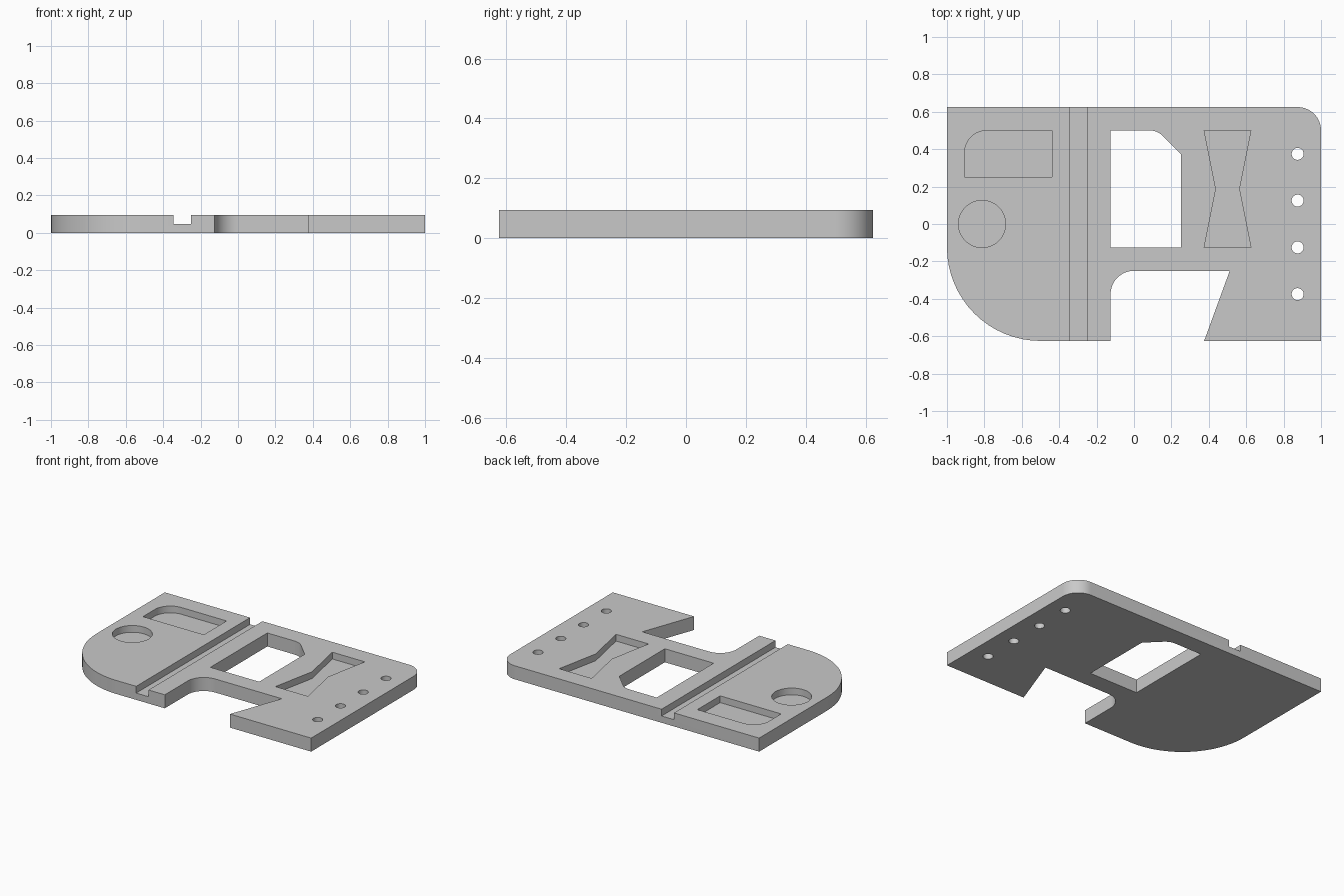
import bpy, bmesh, math
from mathutils import Vector

if "Cube" in bpy.data.objects:
    bpy.data.objects.remove(bpy.data.objects["Cube"])

THICK, FLOOR = 0.094, 0.047

grey = bpy.data.materials.new("plain grey")
grey.use_nodes = True
colour = (0.584, 0.584, 0.584, 1)
grey.diffuse_color = colour
grey.node_tree.nodes["Principled BSDF"].inputs["Base Color"].default_value = colour


def rounded(corners, steps=16):
    """Turn (x, y[, radius]) corners into points, with an arc at each radius."""
    out = []
    for i, c in enumerate(corners):
        p = Vector(c[:2])
        if len(c) == 2:
            out.append(p)
            continue
        a = (Vector(corners[i - 1][:2]) - p).normalized()
        b = (Vector(corners[(i + 1) % len(corners)][:2]) - p).normalized()
        half = a.angle(b) / 2
        centre = p + (a + b).normalized() * c[2] / math.sin(half)
        start = p + a * c[2] / math.tan(half) - centre
        end = p + b * c[2] / math.tan(half) - centre
        sweep = math.pi - 2 * half
        for k in range(steps + 1):
            t = sweep * k / steps
            out.append(centre + (start * math.sin(sweep - t) + end * math.sin(t)) / math.sin(sweep))
    return out


def circle(x, y, r, n=48):
    return [Vector((x + r * math.cos(math.tau * k / n), y + r * math.sin(math.tau * k / n)))
            for k in range(n)]


def prism(name, points, z0, z1):
    """Extrude an outline upward from z0 to z1."""
    bm = bmesh.new()
    base = bm.faces.new([bm.verts.new((p.x, p.y, z0)) for p in points])
    top = bmesh.ops.extrude_face_region(bm, geom=[base])["geom"]
    bmesh.ops.translate(bm, vec=(0, 0, z1 - z0),
                        verts=[v for v in top if isinstance(v, bmesh.types.BMVert)])
    bmesh.ops.recalc_face_normals(bm, faces=bm.faces)
    mesh = bpy.data.meshes.new(name)
    bm.to_mesh(mesh)
    bm.free()
    mesh.materials.append(grey)
    obj = bpy.data.objects.new(name, mesh)
    bpy.context.collection.objects.link(obj)
    return obj


# Plate with rounded corners and the front notch
plate = prism("plate", rounded([
    (-1, 0.625), (-1, -0.625, 0.5), (-0.125, -0.625), (-0.125, -0.25, 0.125),
    (0.512, -0.25), (0.375, -0.625), (1, -0.625), (1, 0.625, 0.125)]), 0, THICK)

# Through openings: window and row of holes
window = rounded([(-0.125, -0.125), (0.25, -0.125), (0.25, 0.375),
                  (0.125, 0.5, 0.1), (-0.125, 0.5)])
through = [window] + [circle(0.875, -0.375 + 0.25 * i, 0.032) for i in range(4)]

# Half-depth pockets: groove, rounded box, round recess, bow tie
pockets = [
    rounded([(-0.345, -1), (-0.25, -1), (-0.25, 1), (-0.345, 1)]),
    rounded([(-0.906, 0.25), (-0.4375, 0.25), (-0.4375, 0.5), (-0.906, 0.5, 0.12)]),
    circle(-0.8125, 0, 0.126),
    rounded([(0.375, -0.125), (0.625, -0.125), (0.5625, 0.1875),
             (0.625, 0.5), (0.375, 0.5), (0.4375, 0.1875)]),
]

cutters = [prism("opening_cutter", pts, -0.1, 0.2) for pts in through]
cutters += [prism("pocket_cutter", pts, FLOOR, 0.2) for pts in pockets]

bpy.context.view_layer.objects.active = plate
for cutter in cutters:
    cutter.hide_render = True
    mod = plate.modifiers.new("cut", "BOOLEAN")
    mod.operation, mod.solver, mod.object = "DIFFERENCE", "EXACT", cutter
    bpy.ops.object.modifier_apply(modifier=mod.name)
    bpy.data.objects.remove(cutter)

# Smooth curved walls, crisp edges
bpy.ops.object.select_all(action="DESELECT")
plate.select_set(True)
bpy.ops.object.shade_smooth_by_angle(angle=math.radians(30))
